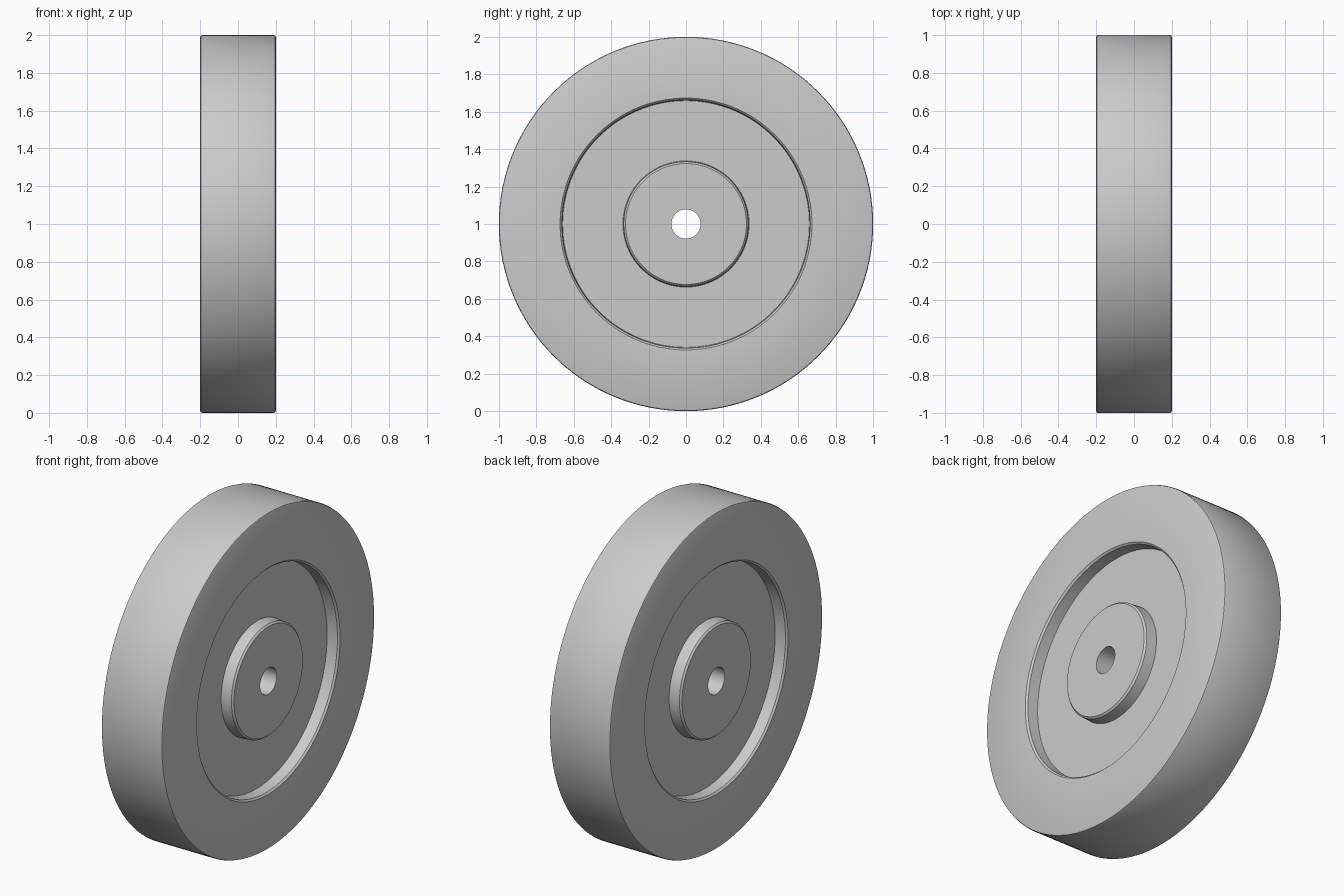
import bpy
import bmesh
import math

if "Cube" in bpy.data.objects:
    bpy.data.objects.remove(bpy.data.objects["Cube"])

SEGMENTS = 128
B = 0.01  # small edge softening

# One side of the cross-section: (x, radius) from bore to tread
half = [
    (0.200, 0.078),                                   # bore edge
    (0.200, 0.333 - B), (0.200 - B, 0.333),           # hub edge
    (0.125, 0.337),                                   # groove floor, inner
    (0.125, 0.659),                                   # groove floor, outer
    (0.200 - B, 0.663), (0.200, 0.663 + B),           # rim lip
    (0.200, 1.0 - B), (0.200 - B * 0.3, 1.0 - B * 0.3), (0.200 - B, 1.0),  # tread edge
]
# Mirror to the other side to close the loop
profile = half + [(-x, r) for x, r in reversed(half)]

# Wheel: revolve the closed profile around the x axis
bm = bmesh.new()
rings = []
for i in range(SEGMENTS):
    a = 2 * math.pi * i / SEGMENTS
    rings.append([bm.verts.new((x, r * math.sin(a), 1 + r * math.cos(a))) for x, r in profile])
n = len(profile)
for i in range(SEGMENTS):
    p, q = rings[i], rings[(i + 1) % SEGMENTS]
    for j in range(n):
        k = (j + 1) % n
        bm.faces.new((p[j], p[k], q[k], q[j]))
bmesh.ops.recalc_face_normals(bm, faces=bm.faces)
mesh = bpy.data.meshes.new("wheel")
bm.to_mesh(mesh)
bm.free()

wheel = bpy.data.objects.new("wheel", mesh)
bpy.context.collection.objects.link(wheel)

# Plain grey finish
grey = bpy.data.materials.new("light_grey")
grey.diffuse_color = (0.6, 0.6, 0.6, 1)
grey.use_nodes = True
grey.node_tree.nodes["Principled BSDF"].inputs["Base Color"].default_value = grey.diffuse_color
mesh.materials.append(grey)

# Smooth round surfaces, sharp corners
bpy.context.view_layer.objects.active = wheel
wheel.select_set(True)
bpy.ops.object.shade_smooth_by_angle(angle=math.radians(30))
